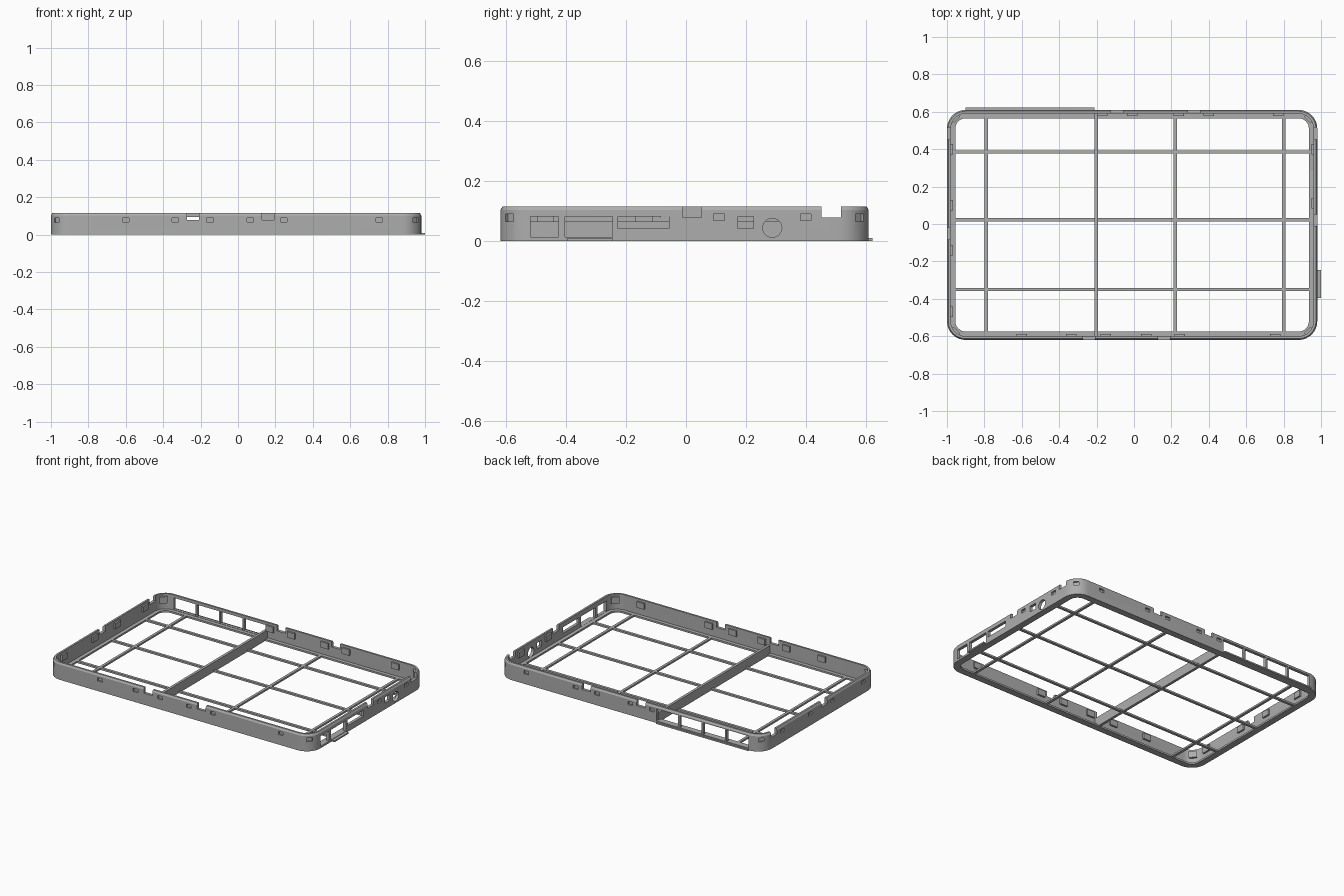
import bpy, bmesh, math
from mathutils import Matrix, Vector

if "Cube" in bpy.data.objects:
    bpy.data.objects.remove(bpy.data.objects["Cube"], do_unlink=True)

grey = bpy.data.materials.new("mid_grey")
grey.use_nodes = True
colour = (0.42, 0.42, 0.42, 1)
grey.diffuse_color = colour
grey.node_tree.nodes["Principled BSDF"].inputs["Base Color"].default_value = colour

# Outer limits of the tray and its main sizes
X0, X1, Y0, Y1 = -1.0, 0.98, -0.62, 0.61
RADIUS, HEIGHT, WALL, FLANGE, FLOOR = 0.1, 0.115, 0.02, 0.045, 0.012
CORNERS = ((X1, Y1, 45), (X0, Y1, 135), (X0, Y0, 225), (X1, Y0, 315))


def finish(name, bm):
    bmesh.ops.recalc_face_normals(bm, faces=bm.faces)
    mesh = bpy.data.meshes.new(name)
    bm.to_mesh(mesh)
    bm.free()
    mesh.materials.append(grey)
    ob = bpy.data.objects.new(name, mesh)
    bpy.context.collection.objects.link(ob)
    return ob


def box(bm, xs, ys, zs, turn=0):
    c = Vector([sum(p) / 2 for p in (xs, ys, zs)])
    s = [p[1] - p[0] for p in (xs, ys, zs)]
    m = Matrix.Translation(c) @ Matrix.Rotation(math.radians(turn), 4, 'Z') @ Matrix.Diagonal((*s, 1))
    bmesh.ops.create_cube(bm, size=1, matrix=m)


def wall_box(bm, side, mid, width, zs, inner, outer):
    """Box in one wall, between two depths measured inward from its outside."""
    along = (mid - width / 2, mid + width / 2)
    face, sign = {"front": (Y0, 1), "back": (Y1, -1), "left": (X1, -1), "right": (X0, 1)}[side]
    depth = sorted((face + sign * inner, face + sign * outer))
    if side in ("front", "back"):
        box(bm, along, depth, zs)
    else:
        box(bm, depth, along, zs)


def corner_box(bm, corner, width, zs, inner, outer):
    x, y, deg = corner
    a = math.radians(deg)
    d = Vector((math.cos(a), math.sin(a)))
    centre = Vector((x - math.copysign(RADIUS, x), y - math.copysign(RADIUS, y)))
    p = centre + d * (RADIUS - (inner + outer) / 2)
    t = (inner - outer) / 2
    box(bm, (p.x - t, p.x + t), (p.y - width / 2, p.y + width / 2), zs, deg)


def outline(inset, z):
    r = RADIUS - inset
    pts = []
    for x, y, deg in CORNERS:
        cx, cy = x - math.copysign(RADIUS, x), y - math.copysign(RADIUS, y)
        for i in range(9):
            a = math.radians(deg - 45 + i * 90 / 8)
            pts.append((cx + r * math.cos(a), cy + r * math.sin(a), z))
    return pts


# Rounded wall with a chamfered rim and a floor flange
bm = bmesh.new()
profile = [(0, 0), (0, 0.103), (0.007, HEIGHT), (WALL, HEIGHT),
           (WALL, FLOOR), (FLANGE, FLOOR), (FLANGE, 0)]
rings = [[bm.verts.new(p) for p in outline(*q)] for q in profile]
n = len(rings[0])
for k, ring in enumerate(rings):
    nxt = rings[(k + 1) % len(rings)]
    for i in range(n):
        j = (i + 1) % n
        bm.faces.new((ring[i], ring[j], nxt[j], nxt[i]))
frame = finish("tray_wall", bm)

# Clip positions along each wall
CLIPS = {
    "front": (-0.6, -0.335, -0.15, 0.065, 0.245, 0.755),
    "back": (-0.17, -0.01, 0.24, 0.4, 0.77),
    "left": (0.11, 0.4),
    "right": (-0.47, -0.14, 0.1, 0.4),
}
NOTCHES = {
    "front": (-0.24, 0.16),
    "back": (-0.09, 0.32),
    "left": (0.02, 0.485),
    "right": (-0.052, 0.485),
}

# Openings to cut: clip slots, rim notches, ports and the long back window
bm = bmesh.new()
for side, places in CLIPS.items():
    for mid in places:
        wall_box(bm, side, mid, 0.036, (0.068, 0.09), -0.05, 0.03)
for side, places in NOTCHES.items():
    for mid in places:
        wall_box(bm, side, mid, 0.064, (0.078, 0.2), -0.05, 0.04)
for c in CORNERS:
    corner_box(bm, c, 0.036, (0.065, 0.09), -0.05, 0.03)
for mid, width, low, high in ((-0.472, 0.094, 0.013, 0.082), (-0.325, 0.158, 0.013, 0.082),
                              (-0.142, 0.17, 0.042, 0.082), (0.2, 0.052, 0.042, 0.082)):
    wall_box(bm, "left", mid, width, (low, high), -0.05, 0.04)
hole = Matrix.Translation((X1, 0.288, 0.044)) @ Matrix.Rotation(math.pi / 2, 4, 'Y')
bmesh.ops.create_cone(bm, cap_ends=True, segments=24, radius1=0.032, radius2=0.032,
                      depth=0.1, matrix=hole)
for i in range(4):
    wall_box(bm, "back", -0.8125 + i * 0.175, 0.163, (0.014, 0.095), -0.05, 0.04)
cutter = finish("opening_cutter", bm)
cutter.hide_render = True

cut = frame.modifiers.new("openings", 'BOOLEAN')
cut.operation, cut.solver, cut.object = 'DIFFERENCE', 'EXACT', cutter
bpy.context.view_layer.update()
result = bpy.data.meshes.new_from_object(
    frame.evaluated_get(bpy.context.evaluated_depsgraph_get()))
frame.modifiers.clear()
frame.data = result
bpy.data.objects.remove(cutter, do_unlink=True)

bpy.ops.object.select_all(action='DESELECT')
frame.select_set(True)
bpy.context.view_layer.objects.active = frame
bpy.ops.object.shade_smooth_by_angle(angle=math.radians(30))

# Clip blocks behind the slots
bm = bmesh.new()
for side, places in CLIPS.items():
    for mid in places:
        wall_box(bm, side, mid, 0.056, (0.06, 0.1), 0.012, 0.032)
for c in CORNERS:
    corner_box(bm, c, 0.05, (0.055, 0.1), 0.012, 0.034)
finish("clip_blocks", bm)

# Floor grid
bm = bmesh.new()
IN = 0.03
for x in (-0.79, 0.22, 0.8):
    box(bm, (x - 0.009, x + 0.009), (Y0 + IN, Y1 - IN), (0, FLOOR))
for y in (-0.35, 0.022, 0.385):
    box(bm, (X0 + IN, X1 - IN), (y - 0.009, y + 0.009), (0, FLOOR))
finish("floor_grid", bm)

# Taller dividing rib
bm = bmesh.new()
box(bm, (-0.21, -0.192), (Y0 + 0.015, Y1 - 0.015), (0, 0.065))
finish("dividing_rib", bm)

# Small ledges along the foot of the outside
bm = bmesh.new()
box(bm, (-0.9, -0.21), (Y1 - 0.005, 0.622), (0, 0.01))
box(bm, (X1 - 0.005, 1.0), (-0.395, -0.245), (0, 0.01))
finish("foot_ledges", bm)
